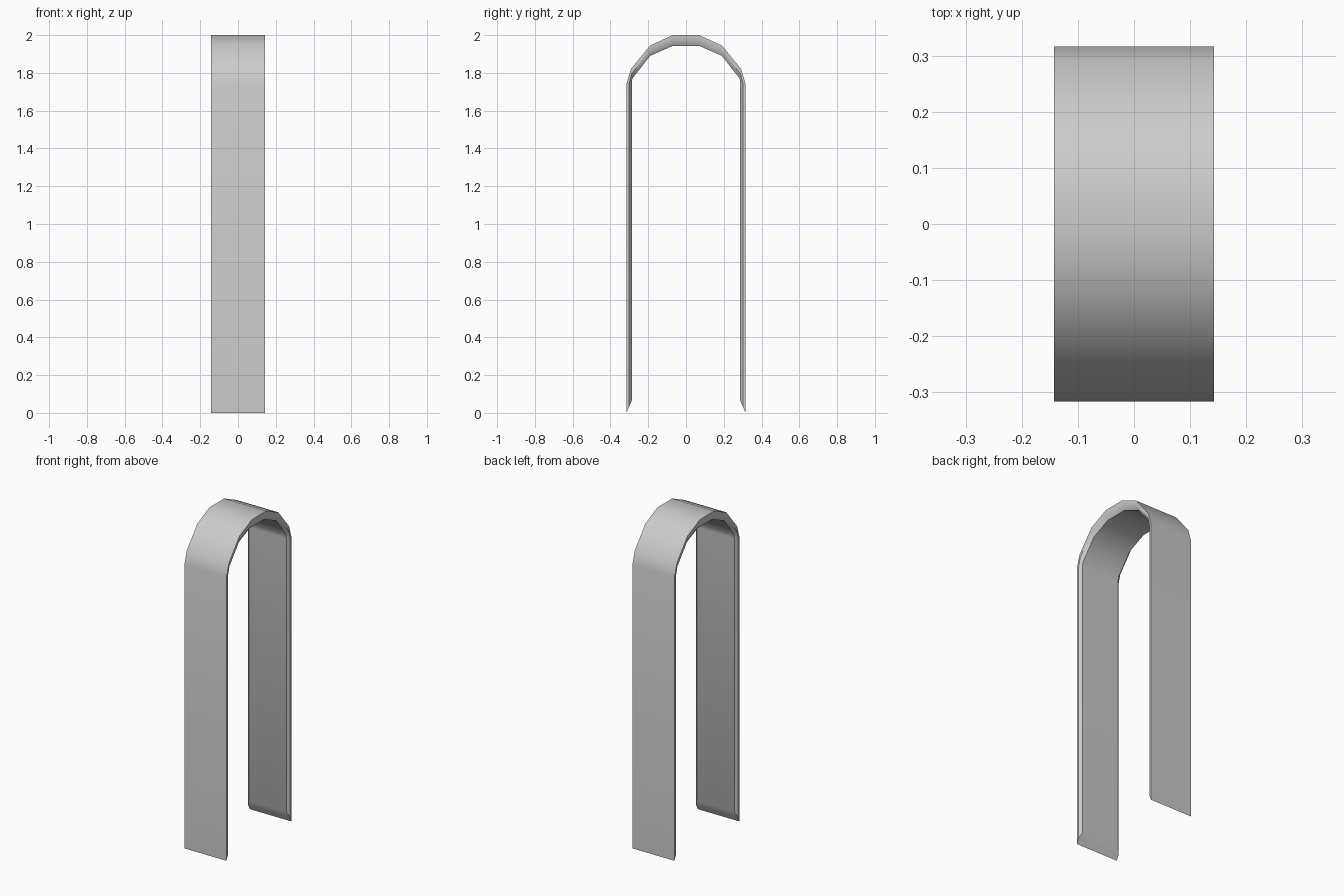
import bpy, bmesh

if "Cube" in bpy.data.objects:
    bpy.data.objects.remove(bpy.data.objects["Cube"])

# Half profile of the arch strip in (y, z): outer skin and inner skin
OUTER = [(0.316, 0.0), (0.316, 1.74), (0.292, 1.82), (0.19, 1.945), (0.07, 2.0)]
INNER = [(0.287, 0.065), (0.287, 1.745), (0.284, 1.77), (0.19, 1.89), (0.07, 1.943)]
HALF_WIDTH = 0.143
INNER_HALF_WIDTH = 0.127


def full(half):
    """Mirror a half profile across y = 0 into one continuous path."""
    return [(-y, z) for y, z in half] + list(reversed(half))


def build_arch(name):
    bm = bmesh.new()
    rings = []
    for (oy, oz), (iy, iz) in zip(full(OUTER), full(INNER)):
        my, mz = (oy + iy) / 2, (oz + iz) / 2
        w, v = HALF_WIDTH, INNER_HALF_WIDTH
        # Cross-section: flat outside, chamfered inner edges
        section = [(-w, oy, oz), (-w, my, mz), (-v, iy, iz),
                   (v, iy, iz), (w, my, mz), (w, oy, oz)]
        rings.append([bm.verts.new(p) for p in section])
    n = len(rings[0])
    for a, b in zip(rings, rings[1:]):
        for i in range(n):
            j = (i + 1) % n
            bm.faces.new((a[i], a[j], b[j], b[i]))
    # Slanted feet
    for r in (rings[0], rings[-1]):
        bm.faces.new((r[0], r[1], r[4], r[5]))
        bm.faces.new((r[1], r[2], r[3], r[4]))
    bmesh.ops.recalc_face_normals(bm, faces=bm.faces)
    mesh = bpy.data.meshes.new(name)
    bm.to_mesh(mesh)
    bm.free()
    obj = bpy.data.objects.new(name, mesh)
    bpy.context.collection.objects.link(obj)
    return obj


# Arched strip with two long legs
arch = build_arch("arch_strip")
bpy.context.view_layer.objects.active = arch
arch.select_set(True)
bpy.ops.object.shade_smooth_by_angle(angle=0.61)
